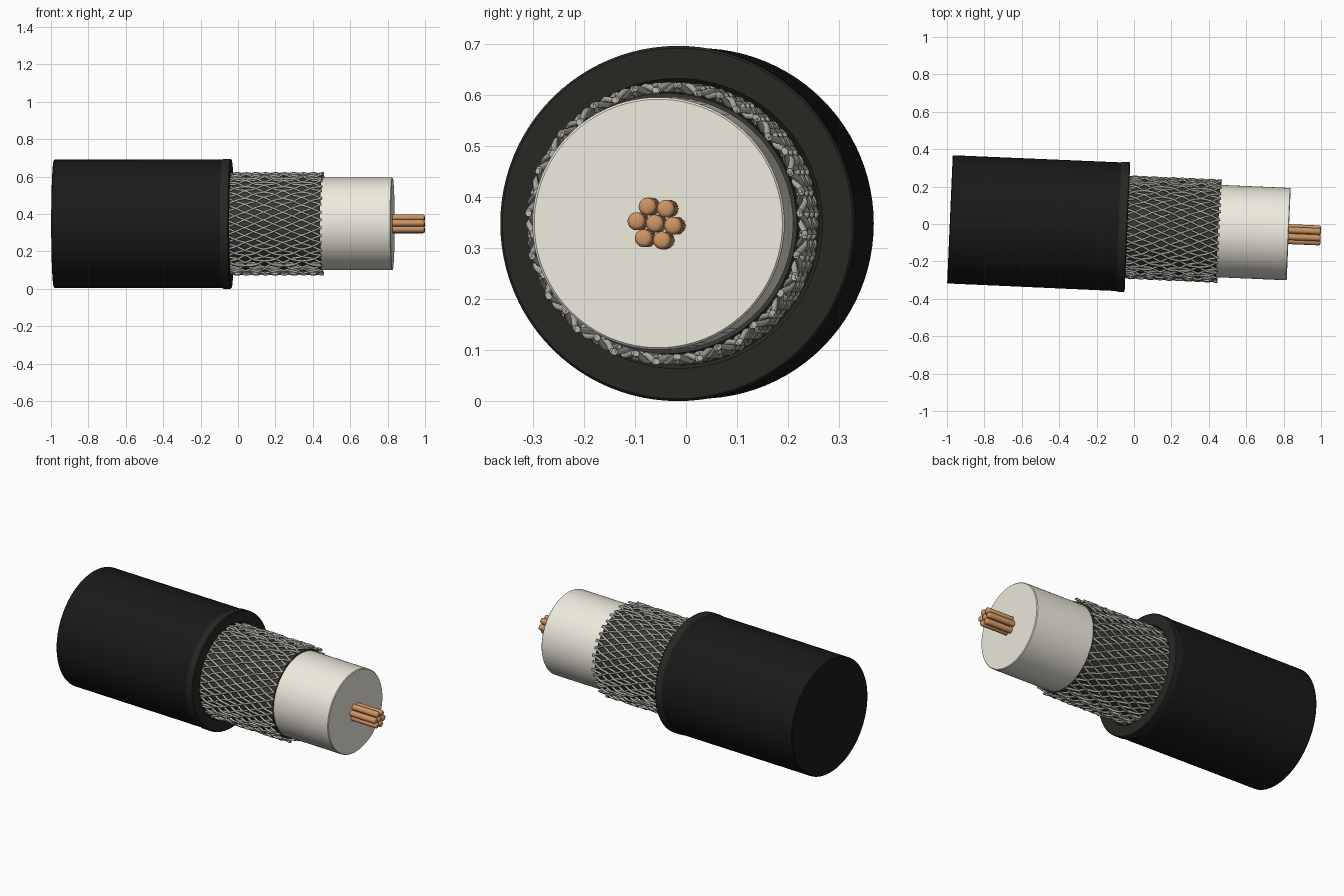
import bpy, bmesh, math
from mathutils import Matrix, Vector

if "Cube" in bpy.data.objects:
    bpy.data.objects.remove(bpy.data.objects["Cube"])

# Cable axis: nearly along x, slightly turned about z
AXIS = Matrix.Translation((0, -0.018, 0.348)) @ Matrix.Rotation(math.radians(-2.5), 4, 'Z')


def material(name, rgb):
    m = bpy.data.materials.new(name)
    m.diffuse_color = (*rgb, 1)
    m.use_nodes = True
    m.node_tree.nodes["Principled BSDF"].inputs["Base Color"].default_value = m.diffuse_color
    return m


black = material("black_rubber", (0.010, 0.010, 0.010))
brown = material("cut_rubber", (0.022, 0.020, 0.017))
dark = material("dark_foil", (0.04, 0.04, 0.036))
steel = material("tinned_wire", (0.47, 0.46, 0.41))
cream = material("cream_plastic", (0.86, 0.83, 0.73))
copper = material("copper", (0.62, 0.30, 0.13))


def finish(name, bm, mat, angle=35):
    bmesh.ops.recalc_face_normals(bm, faces=bm.faces[:])
    me = bpy.data.meshes.new(name)
    bm.to_mesh(me)
    bm.free()
    ob = bpy.data.objects.new(name, me)
    bpy.context.collection.objects.link(ob)
    ob.matrix_world = AXIS
    me.materials.append(mat)
    bpy.ops.object.select_all(action='DESELECT')
    ob.select_set(True)
    bpy.context.view_layer.objects.active = ob
    bpy.ops.object.shade_smooth_by_angle(angle=math.radians(angle))
    return ob


def lathe(name, profile, mat, closed=False, n=96):
    """Spin (position along axis, radius) points about the cable axis."""
    bm = bmesh.new()
    rings = [[bm.verts.new((s, r * math.cos(2 * math.pi * i / n), r * math.sin(2 * math.pi * i / n)))
              for i in range(n)] for s, r in profile]
    pairs = list(zip(rings, rings[1:]))
    if closed:
        pairs.append((rings[-1], rings[0]))
    else:
        bm.faces.new(rings[0])
        bm.faces.new(rings[-1])
    for a, b in pairs:
        for i in range(n):
            j = (i + 1) % n
            bm.faces.new((a[i], a[j], b[j], b[i]))
    return finish(name, bm, mat)


def tube(bm, path, radius, sides):
    """Sweep a round wire, whose path runs along x, into bm."""
    rings = []
    for p in path:
        rings.append([bm.verts.new(p + Vector((0, radius * math.cos(2 * math.pi * k / sides),
                                               radius * math.sin(2 * math.pi * k / sides))))
                      for k in range(sides)])
    for a, b in zip(rings, rings[1:]):
        for k in range(sides):
            m = (k + 1) % sides
            bm.faces.new((a[k], a[m], b[m], b[k]))
    bm.faces.new(rings[0])
    bm.faces.new(rings[-1])


# Outer jacket and its slightly raised cut lip
lathe("outer_jacket", [(-0.985, 0.339), (-0.981, 0.343), (-0.06, 0.344), (-0.06, 0.27)], black)
lathe("jacket_lip", [(-0.083, 0.30), (-0.083, 0.344), (-0.078, 0.3475), (-0.04, 0.3475),
                     (-0.035, 0.343), (-0.035, 0.284), (-0.043, 0.277), (-0.083, 0.277)], brown, closed=True)

# Foil layer under the braid
lathe("shield_foil", [(-0.07, 0.255), (0.45, 0.255)], dark)

# Woven shield: two opposing helix families passing over and under
N, S0, S1, R = 40, -0.06, 0.458, 0.2665
TWIST = 0.8
STEPS = 48
bm = bmesh.new()
for d in (1, -1):
    for i in range(N):
        path = []
        for k in range(STEPS + 1):
            t = k / STEPS
            turn = d * TWIST * (t - 0.5)
            a = 2 * math.pi * i / N + turn
            # strand crosses an opposing one every half cell
            r = R + d * 0.005 * math.cos(N * turn + math.pi * i)
            path.append(Vector((S0 + (S1 - S0) * t, r * math.cos(a), r * math.sin(a))))
        tube(bm, path, 0.0065, 6)
finish("braided_shield", bm, steel, 70)

# Inner insulation
lathe("insulation", [(0.40, 0.247), (0.824, 0.247), (0.828, 0.243)], cream)

# Seven conductor strands with slightly rounded tips
bm = bmesh.new()
centres = [(0, 0)] + [(0.036 * math.cos(math.radians(60 * i - 7)),
                       0.036 * math.sin(math.radians(60 * i - 7))) for i in range(6)]
for y, z in centres:
    rings = []
    for s, r in [(0.80, 0.0175), (0.990, 0.0175), (0.996, 0.0155), (0.999, 0.010)]:
        rings.append([bm.verts.new((s, y + r * math.cos(2 * math.pi * k / 20),
                                    z + r * math.sin(2 * math.pi * k / 20))) for k in range(20)])
    for a, b in zip(rings, rings[1:]):
        for k in range(20):
            m = (k + 1) % 20
            bm.faces.new((a[k], a[m], b[m], b[k]))
    bm.faces.new(rings[0])
    bm.faces.new(rings[-1])
finish("conductor_strands", bm, copper, 60)
